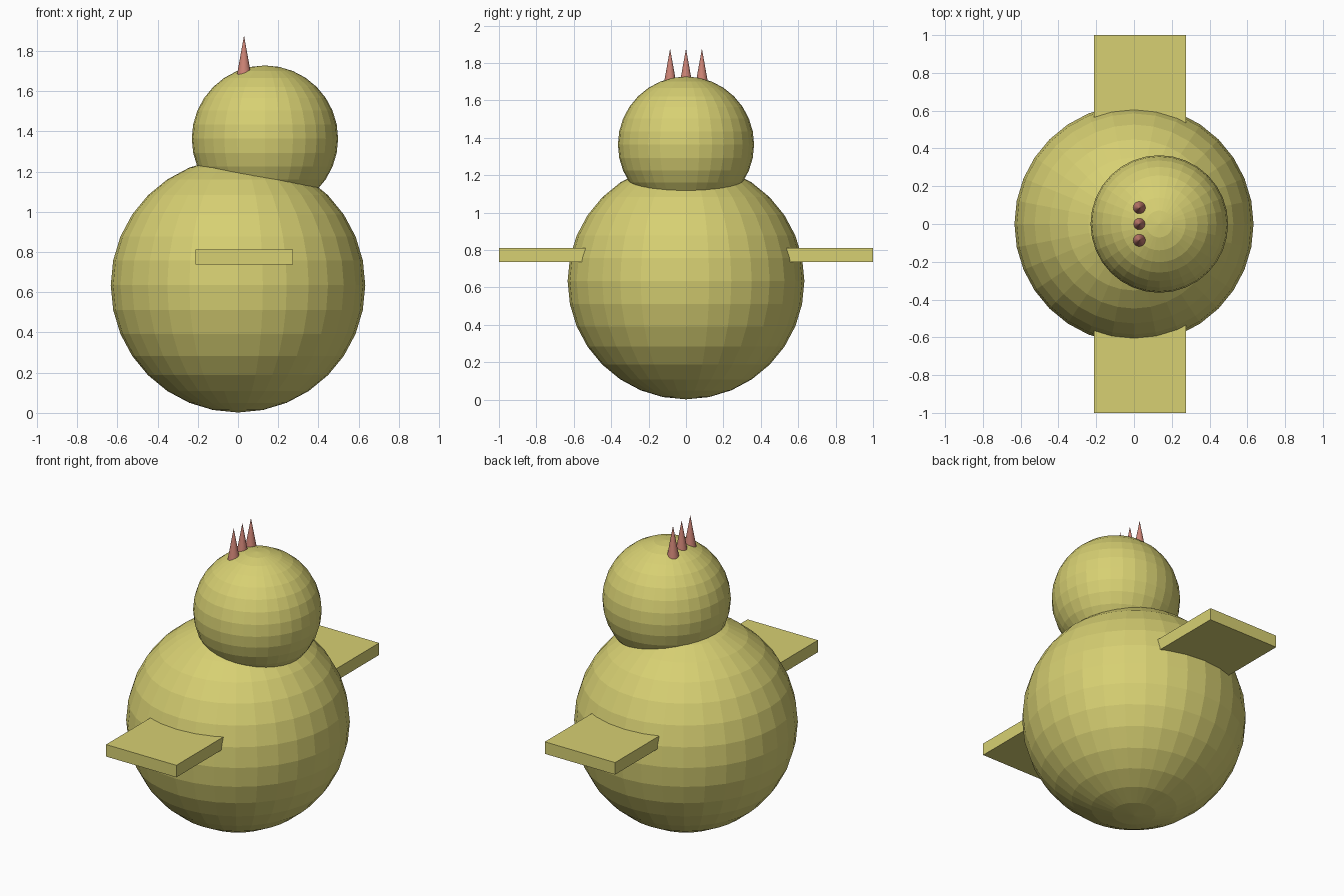
import bpy

if "Cube" in bpy.data.objects:
    bpy.data.objects.remove(bpy.data.objects["Cube"])


def material(name, rgb):
    m = bpy.data.materials.new(name)
    m.diffuse_color = (*rgb, 1)
    m.use_nodes = True
    m.node_tree.nodes["Principled BSDF"].inputs["Base Color"].default_value = m.diffuse_color
    return m


yellow = material("soft_yellow", (0.68, 0.63, 0.17))
coral = material("coral", (0.62, 0.23, 0.18))


def finish(name, mat):
    ob = bpy.context.object
    ob.name = name
    ob.data.materials.append(mat)
    return ob


def ball(name, radius, location):
    bpy.ops.mesh.primitive_uv_sphere_add(
        segments=32, ring_count=16, radius=radius, location=location)
    return finish(name, yellow)


# Faceted body and head, the head set forward
ball("body", 0.633, (0, 0, 0.635))
ball("head", 0.364, (0.134, 0, 1.364))

# Flat wings running straight out of both sides of the body
for side, label in ((-1, "front"), (1, "back")):
    bpy.ops.mesh.primitive_cube_add(size=1, location=(0.032, side * 0.7, 0.775))
    wing = finish(label + "_wing", yellow)
    wing.scale = (0.485, 0.6, 0.075)

# Row of three crest spikes on the head
for i in (-1, 0, 1):
    bpy.ops.mesh.primitive_cone_add(
        vertices=32, radius1=0.036, radius2=0, depth=0.2,
        location=(0.03, i * 0.085, 1.777))
    finish("crest_spike", coral)
